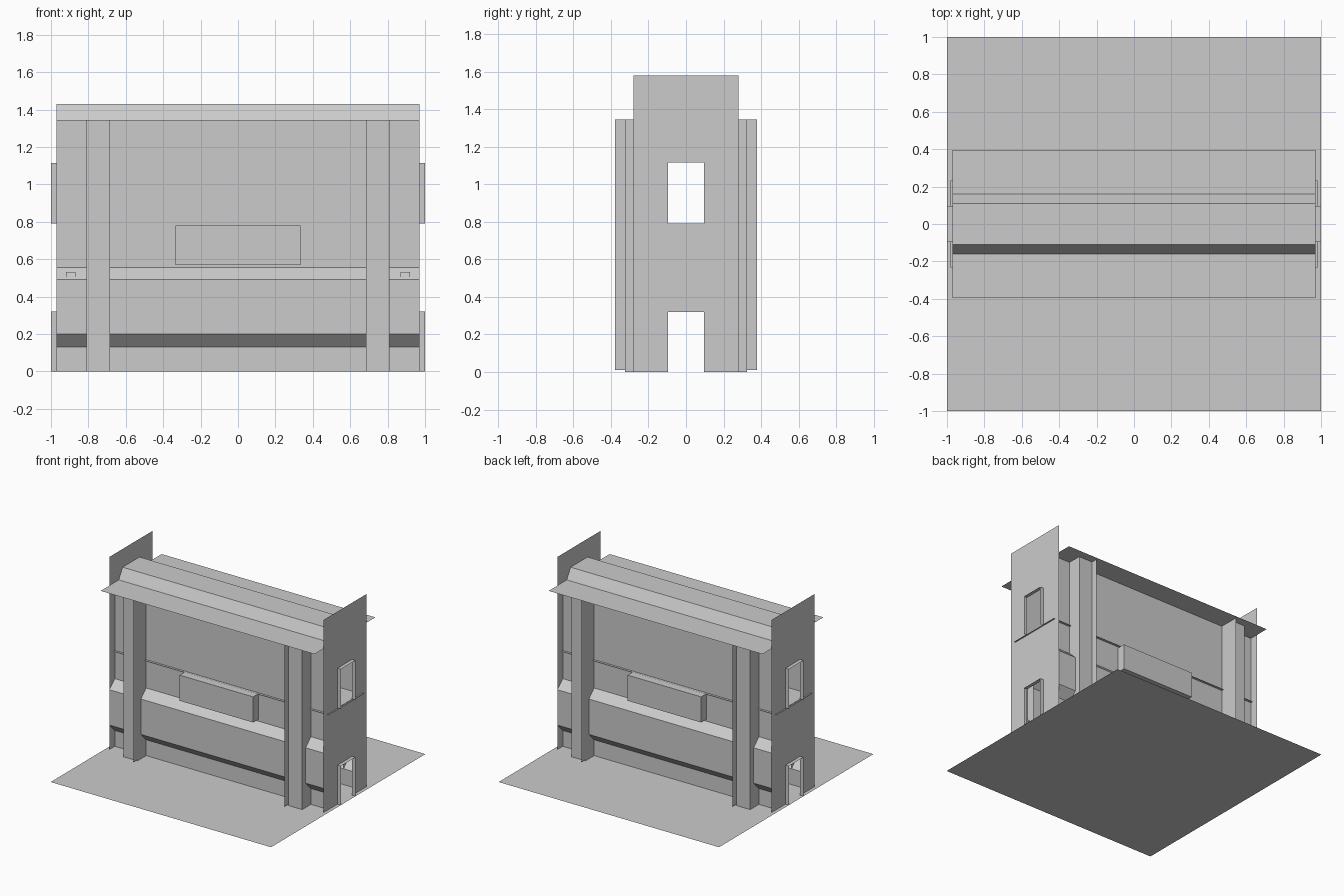
import bpy
from mathutils import Vector

if "Cube" in bpy.data.objects:
    bpy.data.objects.remove(bpy.data.objects["Cube"])


def sheet(name, strips, mirror=""):
    """Open sheets: each strip is (path points, sweep vector)."""
    verts, faces = [], []
    for path, sweep in strips:
        s = Vector(sweep)
        for a, b in zip(path, path[1:]):
            a, b, n = Vector(a), Vector(b), len(verts)
            verts += [a, b, b + s, a + s]
            faces.append((n, n + 1, n + 2, n + 3))
    me = bpy.data.meshes.new(name)
    me.from_pydata(verts, [], faces)
    ob = bpy.data.objects.new(name, me)
    bpy.context.collection.objects.link(ob)
    weld = ob.modifiers.new("weld", "WELD")
    weld.merge_threshold = 0.0005
    if mirror:
        m = ob.modifiers.new("mirror", "MIRROR")
        m.use_axis = ("X" in mirror, "Y" in mirror, False)
        m.use_mirror_merge = False
    return ob


END, EAVE, TOP = 0.97, 1.345, 1.58
WALL, BULGE = -0.212, -0.28
DOOR, WINDOW = (0.0, 0.32), (0.79, 1.115)
HALF = 0.095

# Base sheet
sheet("base_sheet", [([(-1, -1, 0), (1, -1, 0)], (0, 2, 0))])

# Long walls: recessed foot, undercut, bulging lower part, sloped ledge, upper wall
profile = [(WALL, 0), (WALL, 0.13), (BULGE, 0.2), (BULGE, 0.49), (WALL, 0.555), (WALL, EAVE)]
sheet("long_wall", [([(END, y, z) for y, z in profile], (-2 * END, 0, 0))], "Y")

# Roof with flat eaves and a raised centre
roof = [(-0.395, EAVE), (-0.16, EAVE), (-0.11, 1.43), (0.11, 1.43), (0.16, EAVE), (0.395, EAVE)]
sheet("roof", [([(-END, y, z) for y, z in reversed(roof)], (2 * END, 0, 0))])

# End walls with a door and a window opening
def end_panel(y0, y1, z0, z1):
    return ([(END, y0, z0), (END, y1, z0)], (0, 0, z1 - z0))


sheet("end_wall", [
    end_panel(-0.28, -HALF, 0, TOP),
    end_panel(HALF, 0.28, 0, TOP),
    end_panel(-HALF, HALF, DOOR[1], WINDOW[0]),
    end_panel(-HALF, HALF, WINDOW[1], TOP),
], "X")

# Projecting frames around the openings
for name, (z0, z1) in (("door_frame", DOOR), ("window_frame", WINDOW)):
    path = [(END, HALF, z0), (END, HALF, z1), (END, -HALF, z1), (END, -HALF, z0)]
    sheet(name, [(path, (0.03, 0, 0))], "X")

# Upper floor, its edges poking out through the walls
sheet("upper_floor", [([(-0.982, -0.232, 0.787), (0.982, -0.232, 0.787)], (0, 0.464, 0))])

# Pilasters with a fin on the inner edge
shaft = [(0.685, WALL, 0), (0.685, -0.325, 0), (0.81, -0.325, 0), (0.81, WALL, 0)]
fin = [(0.685, -0.325, 0.01), (0.685, -0.378, 0.01)]
sheet("pilaster", [(shaft, (0, 0, EAVE)), (fin, (0, 0, EAVE - 0.01))], "XY")

# Long box in the middle of each long wall
x, y, z0, z1 = 0.333, BULGE, 0.57, 0.78
sheet("wall_box", [
    ([(-x, WALL, z0), (-x, y, z0), (x, y, z0), (x, WALL, z0)], (0, 0, z1 - z0)),
    ([(-x, y, z1), (x, y, z1)], (0, WALL - y, 0)),
    ([(x, y, z0), (-x, y, z0)], (0, WALL - y, 0)),
], "Y")

# Small plates on the sloped ledge near the ends
slope = Vector((0, WALL - BULGE, 0.065))
low = Vector((0.87, BULGE, 0.49)) + slope * 0.15 + Vector((0, -0.004, 0.004))
sheet("ledge_plate", [([low, low + Vector((0.05, 0, 0))], slope * 0.42)], "XY")
